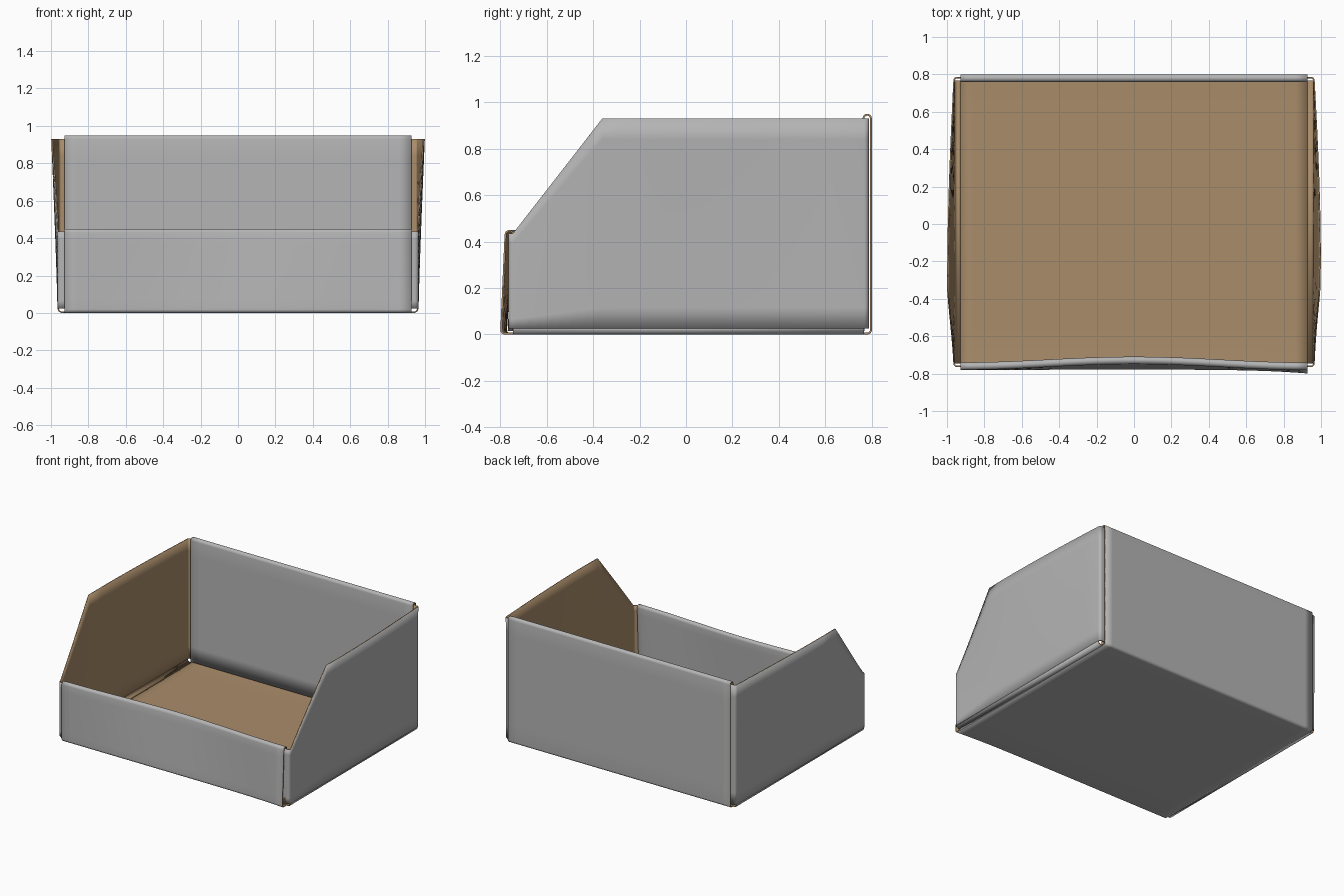
import bpy
from math import sin, cos, pi

cube = bpy.data.objects.get("Cube")
if cube:
    bpy.data.objects.remove(cube)


def make_material(name, colour):
    mat = bpy.data.materials.new(name)
    mat.use_nodes = True
    mat.diffuse_color = colour
    mat.node_tree.nodes["Principled BSDF"].inputs["Base Color"].default_value = colour
    return mat


GREY = make_material("grey printed board", (0.46, 0.46, 0.46, 1))
BROWN = make_material("brown raw board", (0.40, 0.265, 0.145, 1))

THICK = 0.008    # board thickness
HALF = 0.928     # half width of the main strip
DEPTH = 0.80     # half depth of the box
R = 0.02         # fold radius
BACK_H, FRONT_H = 0.95, 0.45


def sheet(name, rows, flip=False):
    """Board from a grid of points: grey outside, brown inside and on cut edges."""
    n = len(rows[0])
    verts = [p for row in rows for p in row]
    faces = []
    for i in range(len(rows) - 1):
        for j in range(n - 1):
            a = i * n + j
            f = (a, a + n, a + n + 1, a + 1)
            faces.append(f[::-1] if flip else f)
    mesh = bpy.data.meshes.new(name)
    mesh.from_pydata(verts, [], faces)
    mesh.materials.append(GREY)
    mesh.materials.append(BROWN)
    obj = bpy.data.objects.new(name, mesh)
    bpy.context.collection.objects.link(obj)
    mod = obj.modifiers.new("board", "SOLIDIFY")
    mod.thickness = THICK
    mod.offset = -1
    mod.material_offset = 1
    mod.material_offset_rim = 1
    bpy.ops.object.select_all(action="DESELECT")
    obj.select_set(True)
    bpy.context.view_layer.objects.active = obj
    bpy.ops.object.shade_smooth_by_angle(angle=pi / 5)
    return obj


def arc(cx, cy, r, start, end, steps=8):
    angles = [start + (end - start) * k / steps for k in range(steps + 1)]
    return [(cx + r * cos(a), cy + r * sin(a)) for a in angles]


def line(a, b, steps):
    """Points strictly between a and b."""
    return [(a[0] + (b[0] - a[0]) * k / steps, a[1] + (b[1] - a[1]) * k / steps)
            for k in range(1, steps)]


def chain(pieces, steps):
    """Join pieces of a path, filling the straight gaps."""
    path = list(pieces[0])
    for piece in pieces[1:]:
        path += line(path[-1], piece[0], steps) + list(piece)
    return path


# Main strip: inner front, front hem, outer front, floor, back, back hem, inner back
front_y = -DEPTH + 0.02
path = chain([
    [(front_y + 2 * R, 0.014)],
    arc(front_y + R, FRONT_H - R, R, 0, pi),
    arc(front_y + R, R, R, pi, 1.5 * pi),
    arc(DEPTH - R, R, R, 1.5 * pi, 2 * pi),
    arc(DEPTH - R, BACK_H - R, R, 0, pi),
    [(DEPTH - 2 * R, 0.014)],
], 8)


def sag(x, y, z):
    """The front panel leans inward at mid-top and kicks out at one low corner."""
    if y > -0.7:
        return y
    t = z / FRONT_H
    inward = 0.032 * t * (0.5 + 0.5 * cos(pi * x / HALF))
    kick = 0.02 * max(0, x / HALF) ** 4 * (1 - t)
    return y + inward - kick


COLS = 28
xs = [-HALF + 2 * HALF * j / COLS for j in range(COLS + 1)]
sheet("floor_front_and_back", [[(x, sag(x, y, z), z) for x in xs] for y, z in path])

# Side walls with tabs tucked into the front and back
TAB_X, WALL_X = 0.87, 0.965
FRONT_TAB, BACK_TAB = -0.765, 0.787
SLOPE_TOP, SLOPE_END = -0.36, -0.745
WALL_H, LOW_H = 0.93, 0.435
plan = chain([
    [(TAB_X, FRONT_TAB)],
    arc(WALL_X - R, FRONT_TAB + R, R, -pi / 2, 0),
    [(WALL_X, SLOPE_TOP)],
    arc(WALL_X - R, BACK_TAB - R, R, 0, pi / 2),
    [(TAB_X, BACK_TAB)],
], 8)


def wall_height(y):
    t = (y - SLOPE_END) / (SLOPE_TOP - SLOPE_END)
    return LOW_H + (WALL_H - LOW_H) * min(1, max(0, t))


def bulge(y, z, peak):
    """Walls lean outward at the free upper edge."""
    reach = BACK_TAB - peak if y > peak else peak - FRONT_TAB
    return 0.034 * (z / WALL_H) ** 1.2 * cos(pi / 2 * (y - peak) / reach)


ROWS = 10
FOLD_R = 0.025
for side, s, peak in (("left", 1, -0.2), ("right", -1, -0.32)):
    rows = []
    for x, y in plan:
        top = wall_height(y)
        zs = [FOLD_R + (top - FOLD_R) * k / ROWS for k in range(ROWS + 1)]
        rows.append([(s * (x + bulge(y, z, peak)), y, z) for z in zs])
    sheet(side + "_wall", rows, flip=s < 0)

    # Rounded crease joining floor and wall
    crease = [(HALF, 0)] + arc(WALL_X - FOLD_R, FOLD_R, FOLD_R, -pi / 2, 0)
    ends = (BACK_TAB - R, FRONT_TAB + R)
    sheet(side + "_crease", [[(s * x, y, z) for y in ends] for x, z in crease],
          flip=s < 0)
